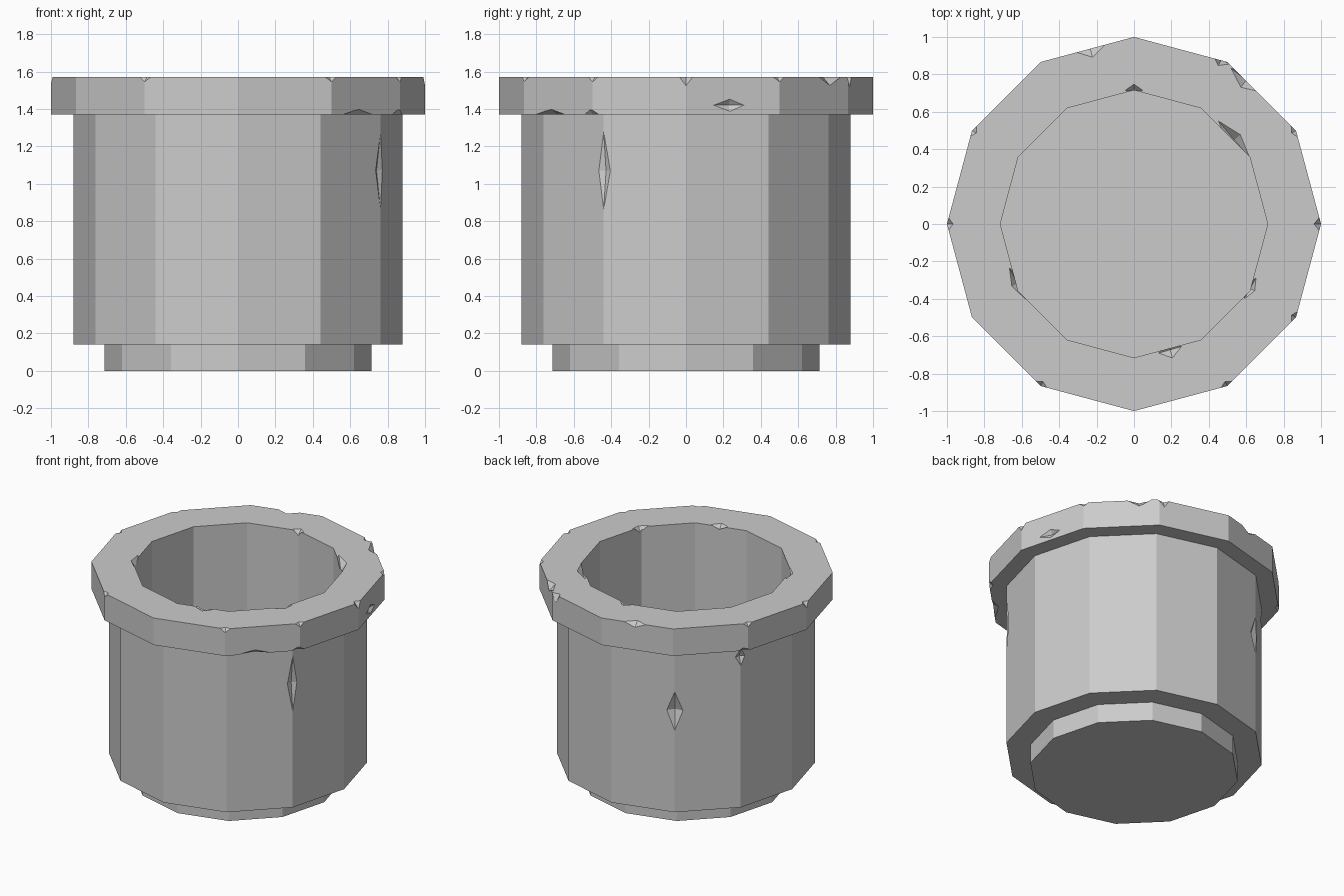
import bpy, bmesh, math
from mathutils import Matrix, Vector

if "Cube" in bpy.data.objects:
    bpy.data.objects.remove(bpy.data.objects["Cube"])

SIDES = 12

# one stone-grey colour
grey = bpy.data.materials.new("stone_grey")
grey.diffuse_color = (0.6, 0.6, 0.6, 1)
grey.use_nodes = True
grey.node_tree.nodes["Principled BSDF"].inputs["Base Color"].default_value = grey.diffuse_color


def make_object(name, bm):
    bmesh.ops.recalc_face_normals(bm, faces=bm.faces[:])
    mesh = bpy.data.meshes.new(name)
    bm.to_mesh(mesh)
    bm.free()
    mesh.materials.append(grey)
    obj = bpy.data.objects.new(name, mesh)
    bpy.context.collection.objects.link(obj)
    return obj


# pot: foot, body, rim and hollow, turned as one closed 12-sided profile
profile = [(0.715, 0), (0.715, 0.142), (0.88, 0.142), (0.88, 1.37),
           (1.0, 1.37), (1.0, 1.572), (0.715, 1.572), (0.715, 0.16)]
bm = bmesh.new()
rings = []
for r, z in profile:
    rings.append([bm.verts.new((r * math.cos(math.tau * i / SIDES),
                                r * math.sin(math.tau * i / SIDES), z))
                  for i in range(SIDES)])
for a, b in zip(rings, rings[1:]):
    for i in range(SIDES):
        j = (i + 1) % SIDES
        bm.faces.new((a[i], a[j], b[j], b[i]))
bm.faces.new(rings[0])
bm.faces.new(rings[-1])
pot = make_object("stone_pot", bm)

# chips: angle, radius, height, then radial / sideways / vertical half sizes
chips = [
    # top outer edge of the rim
    (0, 1.0, 1.575, .04, .05, .05), (30, 1.0, 1.575, .03, .06, .03),
    (52, .975, 1.575, .05, .11, .05), (62, .995, 1.572, .035, .05, .06),
    (104, .975, 1.575, .06, .10, .04), (150, 1.0, 1.575, .03, .05, .03),
    (180, 1.0, 1.575, .035, .05, .04), (240, 1.0, 1.575, .03, .06, .03),
    (300, 1.0, 1.575, .03, .06, .03), (330, 1.0, 1.575, .03, .05, .03),
    # bottom outer edge and side of the rim
    (14, .968, 1.42, .025, .09, .035), (-48, .97, 1.37, .04, .13, .03),
    (-31, 1.0, 1.37, .03, .08, .03), (148, 1.0, 1.37, .03, .06, .03),
    # inner edge of the rim
    (90, .715, 1.575, .035, .05, .04), (40, .70, 1.575, .045, .14, .05),
    (207, .70, 1.575, .035, .10, .05), (286, .70, 1.575, .05, .07, .03),
    (331, .71, 1.575, .03, .07, .04),
    # worn corners of the body
    (-30, .89, 1.07, .035, .08, .29), (120, .89, .90, .05, .11, .18),
    (150, .89, 1.27, .035, .08, .09),
]
bm = bmesh.new()
for ang, r, z, dr, dt, dz in chips:
    m = (Matrix.Rotation(math.radians(ang), 4, 'Z')
         @ Matrix.Translation((r, 0, z)) @ Matrix.Diagonal((dr, dt, dz, 1)))
    pts = [bm.verts.new(m @ Vector(p)) for p in
           ((1, 0, 0), (0, 1, 0), (-1, 0, 0), (0, -1, 0), (0, 0, 1), (0, 0, -1))]
    for i in range(4):
        bm.faces.new((pts[i], pts[(i + 1) % 4], pts[4]))
        bm.faces.new((pts[(i + 1) % 4], pts[i], pts[5]))
cutter = make_object("chip_cutter", bm)
cutter.hide_render = True

# cut the chips and remove the helper
mod = pot.modifiers.new("chips", 'BOOLEAN')
mod.operation = 'DIFFERENCE'
mod.solver = 'EXACT'
mod.use_self = True
mod.object = cutter
bpy.context.view_layer.objects.active = pot
pot.select_set(True)
bpy.ops.object.modifier_apply(modifier=mod.name)
bpy.data.objects.remove(cutter)
